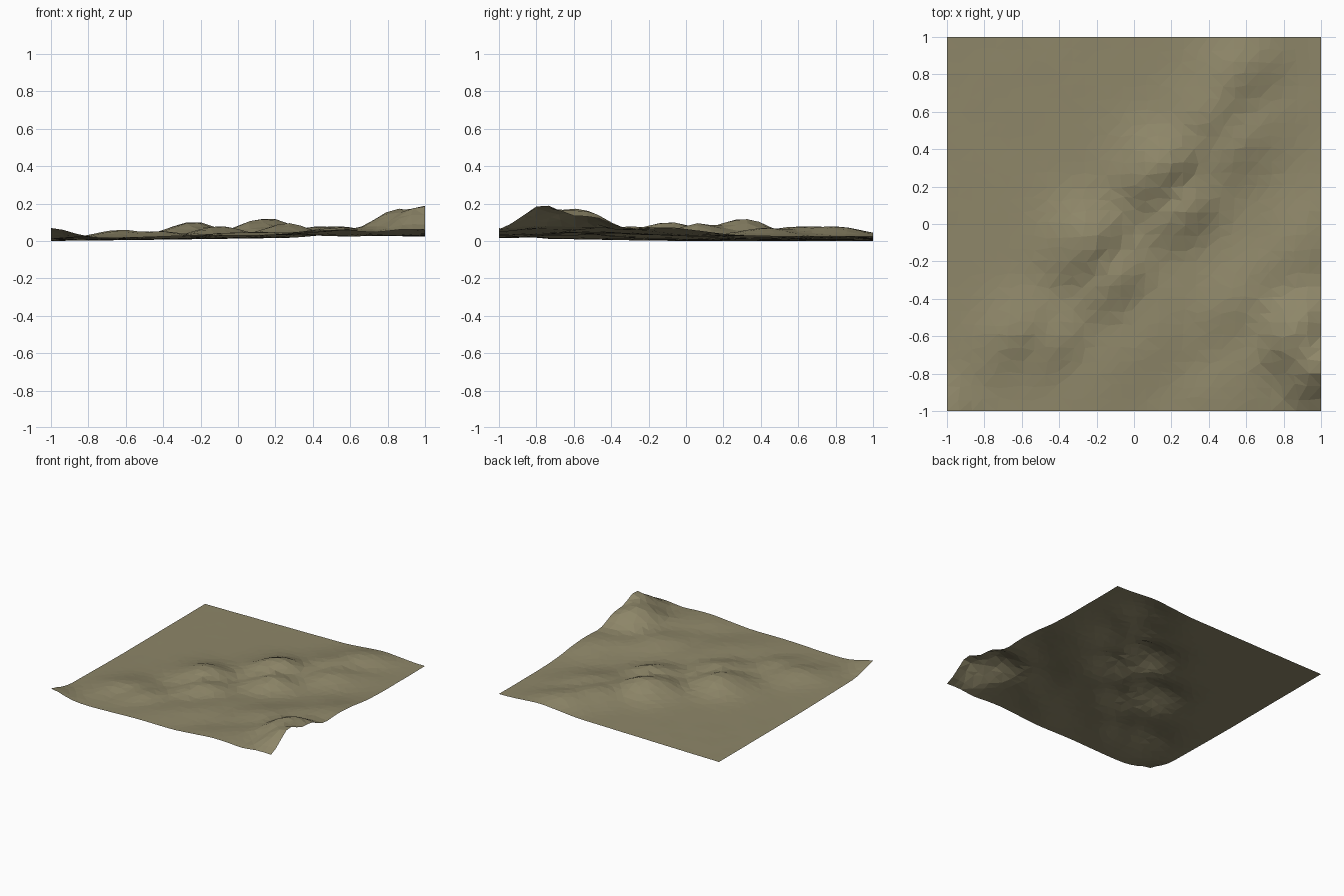
import bpy, bmesh, math, random
from mathutils import Vector, noise

if "Cube" in bpy.data.objects:
    bpy.data.objects.remove(bpy.data.objects["Cube"])

random.seed(4)
N = 30                      # grid cells per side
ANG = math.radians(47)      # ridges run diagonally
CA, SA = math.cos(ANG), math.sin(ANG)

# hills: x, y, height, length along ridge, width behind, width on the steep side
HILLS = [
    # main ridge
    (-0.62, -0.58, 0.046, 0.16, 0.13, 0.09),
    (-0.24, -0.10, 0.090, 0.15, 0.15, 0.10),
    (0.15, 0.28, 0.108, 0.16, 0.15, 0.10),
    (0.53, 0.77, 0.060, 0.20, 0.13, 0.11),
    (0.40, 0.55, 0.052, 0.16, 0.14, 0.10),
    # second ridge
    (-0.42, -0.62, 0.038, 0.14, 0.10, 0.10),
    (-0.10, -0.30, 0.062, 0.16, 0.10, 0.10),
    (0.25, 0.06, 0.074, 0.15, 0.10, 0.11),
    (0.55, 0.42, 0.048, 0.18, 0.12, 0.12),
    # low swells towards the corner hill
    (0.10, -0.55, 0.028, 0.35, 0.16, 0.16),
    (0.55, -0.42, 0.048, 0.22, 0.14, 0.14),
    (0.90, -0.12, 0.045, 0.25, 0.16, 0.20),
    (0.55, -0.85, 0.034, 0.25, 0.16, 0.16),
    # corner hill with twin tops
    (0.88, -0.58, 0.138, 0.17, 0.13, 0.12),
    (1.00, -0.76, 0.150, 0.15, 0.14, 0.11),
    # near left corner
    (-1.02, -1.03, 0.056, 0.12, 0.12, 0.12),
]


def height(x, y):
    total = 0
    for cx, cy, h, along, back, steep in HILLS:
        u = (x - cx) * CA + (y - cy) * SA
        v = (x - cx) * SA - (y - cy) * CA
        w = steep if v > 0 else back
        total += (h * math.exp(-(u / along) ** 2 / 2 - (v / w) ** 2 / 2)) ** 2.5
    hill = total ** 0.4
    base = 0.012 * (x + 1) + 0.012 * max(0, -y)
    rough = noise.noise(Vector((x * 6, y * 6, 2.3))) * (0.001 + 0.13 * hill)
    return base + hill + rough


# terrain sheet
bm = bmesh.new()
bmesh.ops.create_grid(bm, x_segments=N, y_segments=N, size=1)
for v in bm.verts:
    x, y = v.co.x, v.co.y
    if abs(x) < 0.99 and abs(y) < 0.99:
        v.co.x += random.uniform(-0.013, 0.013)
        v.co.y += random.uniform(-0.013, 0.013)
    v.co.z = height(v.co.x, v.co.y)
low = min(v.co.z for v in bm.verts)
for v in bm.verts:
    v.co.z -= low
bmesh.ops.triangulate(bm, faces=bm.faces[:], quad_method='SHORT_EDGE')
bm.normal_update()

# bare rock on the steepest corner-hill faces
for f in bm.faces:
    c = f.calc_center_median()
    f.smooth = False
    f.material_index = 1 if f.normal.z < 0.77 and c.z > 0.08 and c.x > 0.6 else 0

mesh = bpy.data.meshes.new("terrain")
bm.to_mesh(mesh)
bm.free()
for name, col in (("grass", (0.27, 0.24, 0.14, 1)), ("rock", (0.2, 0.2, 0.23, 1))):
    mat = bpy.data.materials.new(name)
    mat.diffuse_color = col
    mat.use_nodes = True
    mat.node_tree.nodes["Principled BSDF"].inputs["Base Color"].default_value = mat.diffuse_color
    mesh.materials.append(mat)
bpy.context.collection.objects.link(bpy.data.objects.new("terrain", mesh))
